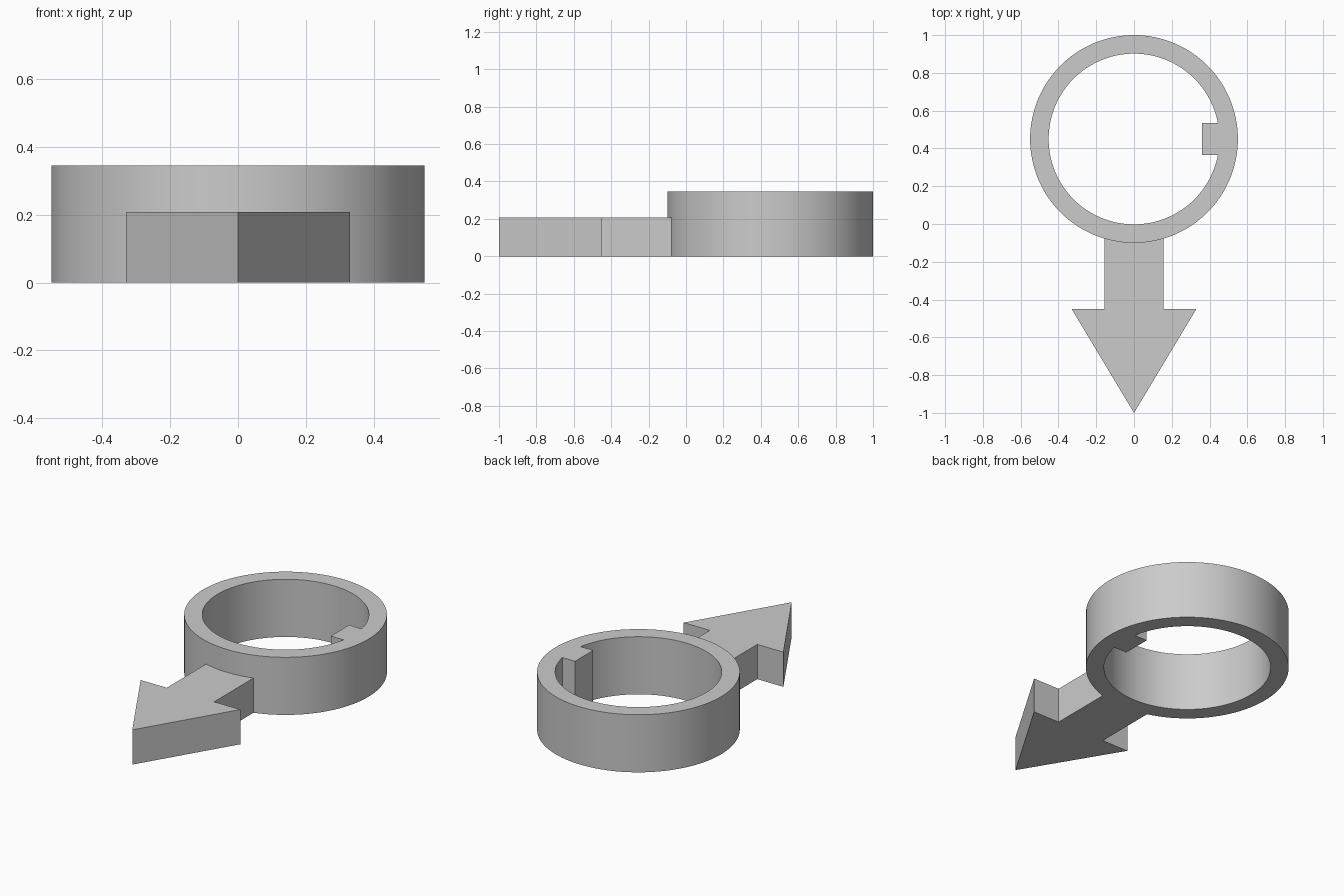
import bpy, bmesh
from math import sin, cos, pi, asin

if "Cube" in bpy.data.objects:
    bpy.data.objects.remove(bpy.data.objects["Cube"], do_unlink=True)

CENTRE_Y = 0.45
OUTER, INNER = 0.55, 0.452
RING_HEIGHT, ARROW_HEIGHT = 0.345, 0.208
SEGMENTS = 128

grey = bpy.data.materials.new("plain_grey")
grey.use_nodes = True
grey.diffuse_color = (0.6, 0.6, 0.6, 1)
grey.node_tree.nodes["Principled BSDF"].inputs["Base Color"].default_value = grey.diffuse_color


def arc(radius, start, end, steps):
    """Points on a circle around the ring axis."""
    angles = [start + (end - start) * i / steps for i in range(steps + 1)]
    return [(radius * cos(a), CENTRE_Y + radius * sin(a)) for a in angles]


def finish(name, bm):
    bmesh.ops.recalc_face_normals(bm, faces=bm.faces)
    mesh = bpy.data.meshes.new(name)
    bm.to_mesh(mesh)
    bm.free()
    mesh.materials.append(grey)
    obj = bpy.data.objects.new(name, mesh)
    bpy.context.collection.objects.link(obj)
    bpy.ops.object.select_all(action='DESELECT')
    obj.select_set(True)
    bpy.context.view_layer.objects.active = obj
    bpy.ops.object.shade_smooth_by_angle(angle=pi / 6)


def extrude_up(bm, faces, height):
    """Turn flat faces on the ground into a closed solid."""
    new = bmesh.ops.extrude_face_region(bm, geom=faces, use_keep_orig=True)["geom"]
    verts = [v for v in new if isinstance(v, bmesh.types.BMVert)]
    bmesh.ops.translate(bm, verts=verts, vec=(0, 0, height))


def prism(name, outline, height):
    bm = bmesh.new()
    face = bm.faces.new([bm.verts.new((x, y, 0)) for x, y in outline])
    extrude_up(bm, [face], height)
    finish(name, bm)


# Ring: flat band of quads raised to full height
bm = bmesh.new()
loops = [[bm.verts.new((x, y, 0)) for x, y in arc(r, 0, 2 * pi, SEGMENTS)[:-1]]
         for r in (OUTER, INNER)]
band = []
for i in range(SEGMENTS):
    j = (i + 1) % SEGMENTS
    band.append(bm.faces.new((loops[0][i], loops[0][j], loops[1][j], loops[1][i])))
extrude_up(bm, band, RING_HEIGHT)
finish("ring", bm)

# Key: full-height tab on the inside of the ring, its back following the wall
half_key = 0.086
a = asin(half_key / INNER)
prism("inner_key",
      [(0.36, CENTRE_Y + half_key), (0.36, CENTRE_Y - half_key)] + arc(INNER, -a, a, 8),
      RING_HEIGHT)

# Arrow: shaft and head in one outline, its back following the ring
half_shaft, half_head, head_y = 0.157, 0.33, -0.45
a = asin(half_shaft / OUTER)
prism("arrow",
      arc(OUTER, -pi / 2 + a, -pi / 2 - a, 12)
      + [(-half_shaft, head_y), (-half_head, head_y), (0, -1),
         (half_head, head_y), (half_shaft, head_y)],
      ARROW_HEIGHT)
